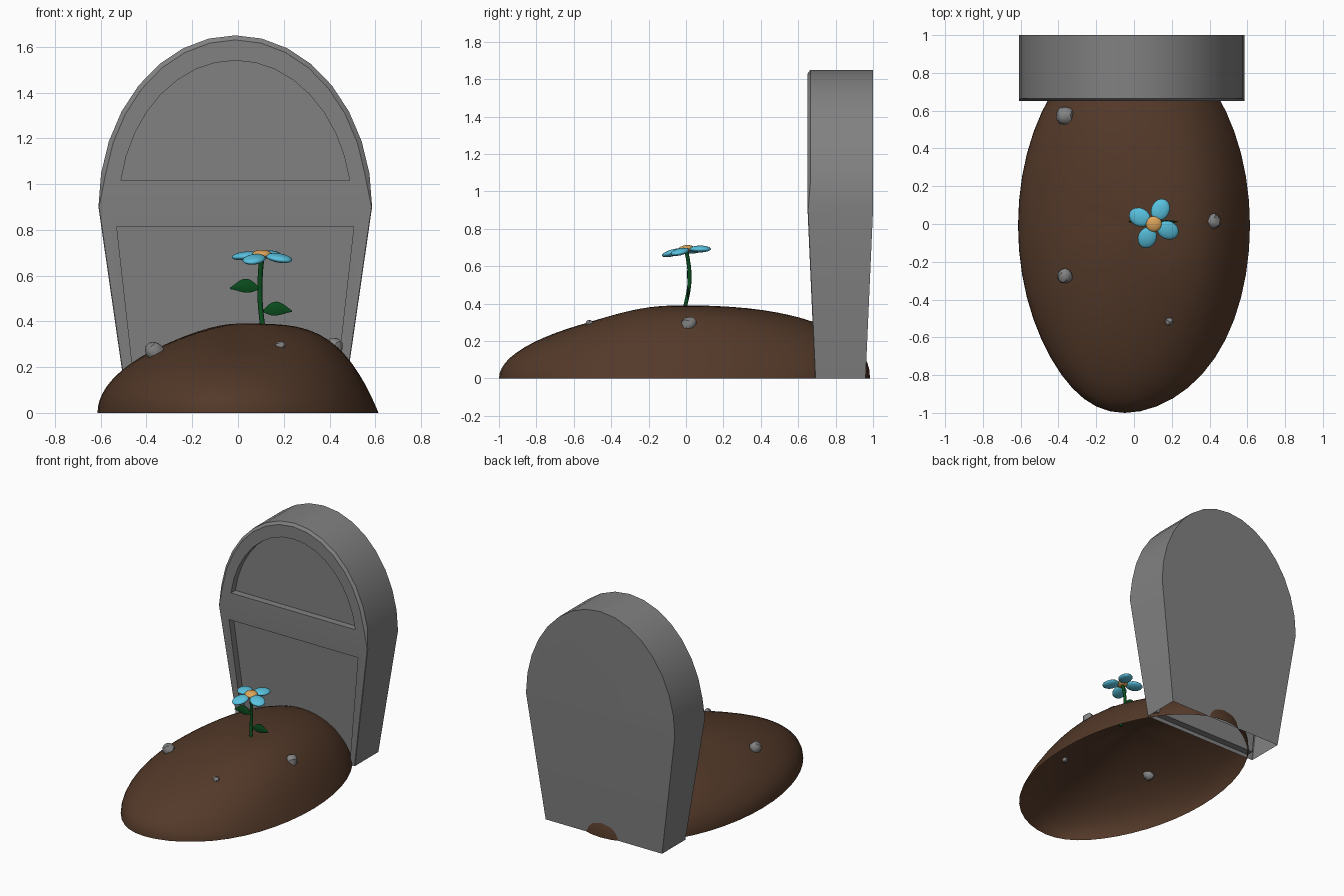
import bpy, bmesh, math, random
from math import sin, cos, pi, radians
from mathutils import Matrix

random.seed(4)
old = bpy.data.objects.get("Cube")
if old:
    bpy.data.objects.remove(old)


def material(name, rgb):
    m = bpy.data.materials.new(name)
    m.use_nodes = True
    m.diffuse_color = (*rgb, 1)
    m.node_tree.nodes["Principled BSDF"].inputs["Base Color"].default_value = (*rgb, 1)
    return m


STONE = material("stone grey", (0.22, 0.22, 0.22))
PEBBLE = material("pebble grey", (0.23, 0.23, 0.23))
SOIL = material("soil brown", (0.087, 0.041, 0.022))
GREEN = material("leaf green", (0.003, 0.072, 0.012))
BLUE = material("petal blue", (0.1, 0.54, 0.74))
ORANGE = material("flower centre orange", (0.75, 0.39, 0.11))


def finish(bm, name, mat, angle=35):
    bmesh.ops.recalc_face_normals(bm, faces=bm.faces)
    mesh = bpy.data.meshes.new(name)
    bm.to_mesh(mesh)
    bm.free()
    mesh.materials.append(mat)
    ob = bpy.data.objects.new(name, mesh)
    bpy.context.collection.objects.link(ob)
    smooth(ob, angle)
    return ob


def smooth(ob, angle):
    bpy.ops.object.select_all(action="DESELECT")
    ob.select_set(True)
    bpy.context.view_layer.objects.active = ob
    bpy.ops.object.shade_smooth_by_angle(angle=radians(angle))


def loft(rings, caps=True):
    """Skin a list of closed rings that have equal point counts."""
    bm = bmesh.new()
    loops = [[bm.verts.new(p) for p in ring] for ring in rings]
    n = len(loops[0])
    for a, b in zip(loops, loops[1:]):
        for i in range(n):
            j = (i + 1) % n
            bm.faces.new((a[i], a[j], b[j], b[i]))
    if caps:
        bm.faces.new(loops[0])
        bm.faces.new(loops[-1])
    return bm, loops


def ball(name, mat, matrix, segments=16, rings=10):
    bm = bmesh.new()
    bmesh.ops.create_uvsphere(bm, u_segments=segments, v_segments=rings, radius=1, matrix=matrix)
    return finish(bm, name, mat, 60)


# Headstone: tapered base with an elliptical arch above the shoulder
CX, SHOULDER, ARCH = -0.012, 0.9, 16


def arch(a, b, start=0.0):
    return [(CX + a * cos(t), SHOULDER + b * sin(t))
            for t in (start + (pi - 2 * start) * i / ARCH for i in range(ARCH + 1))]


def lean(z):
    return 0.04 * max(0, 1 - z / SHOULDER)


def outline(inset, foot_inset):
    half = 0.468 - foot_inset
    pts = arch(0.598 - inset, 0.75 - inset)
    # The chamfer fades out towards the shoulders
    pts[0] = (CX + 0.598 - foot_inset, SHOULDER)
    pts[-1] = (CX - 0.598 + foot_inset, SHOULDER)
    return pts + [(CX - half, 0), (CX + half, 0)]


outer, inner = outline(0, 0), outline(0.02, 0.003)
bm, loops = loft([
    [(x, 1.0 - lean(z), z) for x, z in outer],
    [(x, (0.665 if z > SHOULDER else 0.653) + lean(z), z) for x, z in outer],
    [(x, 0.65 + lean(z), z) for x, z in inner],
])
for loop in (loops[0], loops[2]):
    bmesh.ops.connect_verts(bm, verts=[loop[0], loop[ARCH]])
headstone = finish(bm, "headstone", STONE)

# Sunken panels on the front of the headstone
panels = {
    "upper_panel_cutter": arch(0.508, 0.64, 0.18),
    "lower_panel_cutter": [(CX + x, z) for x, z in
                           ((0.518, 0.815), (-0.518, 0.815), (-0.43, 0.03), (0.43, 0.03))],
}
for name, pts in panels.items():
    bm, _ = loft([[(x, 0.5, z) for x, z in pts],
                  [(x, 0.7 + lean(z), z) for x, z in pts]])
    cutter = finish(bm, name, STONE)
    cutter.hide_render = True
    mod = headstone.modifiers.new(name, "BOOLEAN")
    mod.operation, mod.solver, mod.object = "DIFFERENCE", "EXACT", cutter
    bpy.ops.object.select_all(action="DESELECT")
    headstone.select_set(True)
    bpy.context.view_layer.objects.active = headstone
    bpy.ops.object.modifier_apply(modifier=mod.name)
    bpy.data.objects.remove(cutter)

# The headstone is open underneath
bm = bmesh.new()
bm.from_mesh(headstone.data)
under = [f for f in bm.faces if all(v.co.z < 0.001 for v in f.verts)]
bmesh.ops.delete(bm, geom=under, context="FACES")
bm.to_mesh(headstone.data)
bm.free()
smooth(headstone, 35)


# Soil mound: an open oval dome, with a fuller shoulder on its left
def mound_point(t, ang):
    left, far = max(0, cos(ang)) ** 2, max(0, sin(ang)) ** 2
    power = 1.35 + 2.5 * left + 0.95 * far
    z = 0.39 * max(0, 1 - t ** power) ** (0.5 + 0.5 * left - 0.05 * far)
    x = 0.614 * t * cos(ang) - 0.05 * t * max(0, -sin(ang)) ** 6
    return x, -0.008 + 0.992 * t * sin(ang), z


STEPS, SIDES = 18, 48
rings = [[mound_point(sin(pi / 2 * k / STEPS), 2 * pi * i / SIDES) for i in range(SIDES)]
         for k in range(1, STEPS + 1)]
bm, loops = loft(rings, caps=False)
peak = bm.verts.new((0, -0.008, 0.39))
for i in range(SIDES):
    bm.faces.new((peak, loops[0][i], loops[0][(i + 1) % SIDES]))
finish(bm, "soil_mound", SOIL, 80)

# Pebbles half buried in the soil
for k, (x, y, z, r) in enumerate(((-0.365, 0.575, 0.21, 0.051), (-0.365, -0.275, 0.27, 0.043),
                                  (0.42, 0.015, 0.29, 0.043), (0.185, -0.515, 0.292, 0.022))):
    bm = bmesh.new()
    bmesh.ops.create_icosphere(bm, subdivisions=2, radius=r)
    for v in bm.verts:
        v.co *= random.uniform(0.88, 1.06)
    bmesh.ops.translate(bm, verts=bm.verts, vec=(x, y, z))
    finish(bm, f"pebble_{k + 1}", PEBBLE, 30)

# Flower stem
rings = []
for k in range(13):
    t = k / 12
    cx, cy = 0.11 - 0.005 * t - 0.012 * sin(pi * t), -0.012 + 0.012 * t + 0.025 * sin(pi * t)
    rings.append([(cx + 0.011 * cos(a), cy + 0.011 * sin(a), 0.36 + 0.33 * t)
                  for a in (2 * pi * i / 10 for i in range(10))])
finish(loft(rings)[0], "flower_stem", GREEN, 50)

# Pointed leaves, one on each side of the stem
for name, side, root, z in (("right_leaf", -1, 0.093, 0.55), ("left_leaf", 1, 0.108, 0.45)):
    rings = []
    for k in range(11):
        t = k / 10
        w = 0.003 + 0.029 * sin(pi * t ** 0.85) ** 1.2
        rings.append([(root + side * 0.128 * t, 0.012 + 0.007 * sin(pi * t) * cos(a) + 0.001 * cos(a),
                       z + 0.012 * sin(pi * t) - 0.006 + w * sin(a))
                      for a in (2 * pi * i / 10 for i in range(10))])
    finish(loft(rings)[0], name, GREEN, 60)

# Flower head, tipped towards the front
head = Matrix.Translation((0.105, 0, 0.693)) @ Matrix.Rotation(radians(8), 4, "X")
ball("flower_centre", ORANGE, head @ Matrix.Diagonal((0.043, 0.043, 0.019, 1)))
for k in range(4):
    turn = Matrix.Rotation(radians(65 + 90 * k), 4, "Z") @ Matrix.Rotation(radians(8), 4, "Y")
    ball(f"petal_{k + 1}", BLUE, head @ turn @ Matrix.Translation((0.083, 0, 0))
         @ Matrix.Diagonal((0.06, 0.049, 0.018, 1)))
